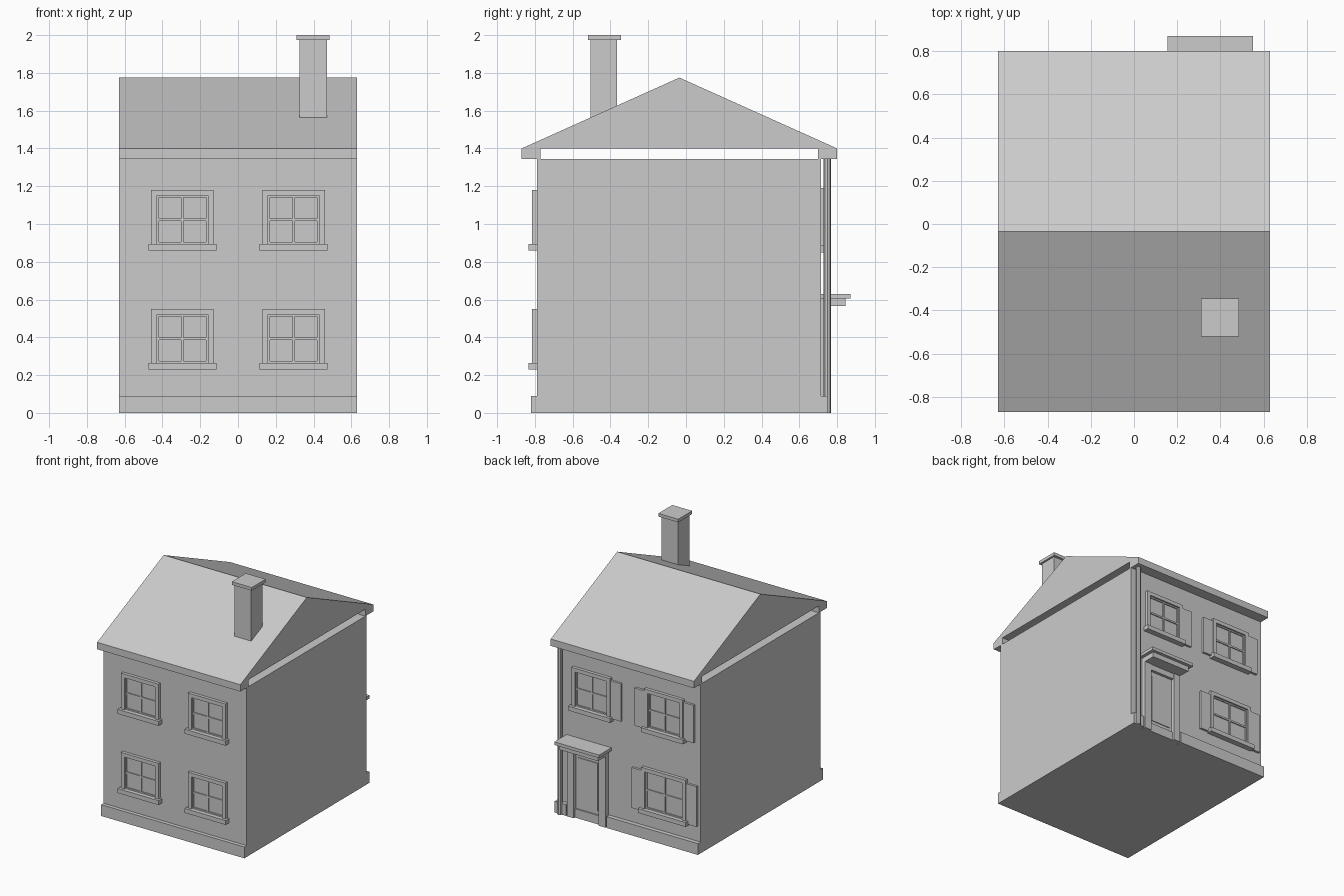
import bpy
import bmesh

cube = bpy.data.objects.get("Cube")
if cube:
    bpy.data.objects.remove(cube, do_unlink=True)

stone = bpy.data.materials.new("plain_grey")
stone.use_nodes = True
grey = (0.6, 0.6, 0.6, 1)
stone.diffuse_color = grey
stone.node_tree.nodes["Principled BSDF"].inputs["Base Color"].default_value = grey

HALF = 0.63
FRONT, BACK = -0.79, 0.716
EAVE, WALL_TOP = 1.40, 1.345


def finish(name, bm):
    bmesh.ops.recalc_face_normals(bm, faces=bm.faces)
    mesh = bpy.data.meshes.new(name)
    bm.to_mesh(mesh)
    bm.free()
    mesh.materials.append(stone)
    obj = bpy.data.objects.new(name, mesh)
    bpy.context.collection.objects.link(obj)
    return obj


def box(name, x, y, z):
    """Box from (low, high) pairs on each axis."""
    bm = bmesh.new()
    bmesh.ops.create_cube(bm, size=1)
    for v in bm.verts:
        v.co = [r[0] if c < 0 else r[1] for c, r in zip(v.co, (x, y, z))]
    return finish(name, bm)


def on_wall(side, depth, start=0.0):
    """Depth range standing out from the front or back wall."""
    if side == "front":
        return (FRONT - depth, FRONT - start)
    return (BACK + start, BACK + depth)


def window(name, side, cx, width, sill_z, top):
    border, bar, sill_h = 0.03, 0.007, 0.035
    half = width / 2
    inner = half - border
    low, high = sill_z + sill_h, top - border
    deep, thin = on_wall(side, 0.025), on_wall(side, 0.012)
    box(name + "_sill", (cx - half - 0.015, cx + half + 0.015),
        on_wall(side, 0.045), (sill_z, low))
    box(name + "_head", (cx - half, cx + half), deep, (high, top))
    for s, label in ((-1, "right"), (1, "left")):
        a, b = sorted((cx + s * inner, cx + s * half))
        box(f"{name}_jamb_{label}", (a, b), deep, (low, high))
    box(name + "_glass", (cx - inner, cx + inner), on_wall(side, 0.004), (low, high))
    # Sash edge and glazing bars
    mid = (low + high) / 2
    for i, z in enumerate((low + bar / 2, mid, high - bar / 2)):
        box(f"{name}_rail_{i}", (cx - inner, cx + inner), thin, (z - bar, z + bar))
    for i, x in enumerate((cx - inner + bar / 2, cx, cx + inner - bar / 2)):
        box(f"{name}_bar_{i}", (x - bar, x + bar), thin, (low, high))


def shutter(name, cx, half, s, low, high, width=0.09):
    a, b = sorted((cx + s * half, cx + s * (half + width)))
    box(name, (a, b), on_wall("back", 0.018), (low, high))


# Walls and plinths
box("walls", (-HALF, HALF), (FRONT, BACK), (0, WALL_TOP))
box("front_plinth", (-HALF, HALF), on_wall("front", 0.03), (0, 0.09))
box("back_plinth_right", (-HALF, 0.175), on_wall("back", 0.034), (0, 0.09))
box("back_plinth_left", (0.53, HALF), on_wall("back", 0.034), (0, 0.09))

# Eaves boards and gabled roof
box("front_eaves", (-HALF, HALF), (-0.87, -0.77), (WALL_TOP, EAVE))
box("back_eaves", (-HALF, HALF), (0.70, 0.80), (WALL_TOP, EAVE))
bm = bmesh.new()
gable = [bm.verts.new((-HALF, y, z))
         for y, z in ((-0.87, EAVE), (0.80, EAVE), (-0.035, 1.775))]
face = bm.faces.new(gable)
grown = bmesh.ops.extrude_face_region(bm, geom=[face], use_keep_orig=True)
bmesh.ops.translate(bm, vec=(2 * HALF, 0, 0),
                    verts=[g for g in grown["geom"] if isinstance(g, bmesh.types.BMVert)])
finish("roof", bm)

# Chimney
box("chimney_stack", (0.325, 0.47), (-0.505, -0.365), (1.5, 1.975))
box("chimney_cap", (0.31, 0.485), (-0.52, -0.345), (1.975, 2.0))

# Front windows
for cx, label in ((-0.295, "right"), (0.295, "left")):
    window(f"front_lower_window_{label}", "front", cx, 0.33, 0.23, 0.55)
    window(f"front_upper_window_{label}", "front", cx, 0.33, 0.86, 1.18)

# Back windows and shutters
window("back_lower_window", "back", -0.32, 0.39, 0.20, 0.56)
window("back_upper_window_right", "back", -0.32, 0.34, 0.85, 1.19)
window("back_upper_window_left", "back", 0.32, 0.34, 0.85, 1.19)
for s, label in ((-1, "outer"), (1, "inner")):
    shutter(f"lower_shutter_{label}", -0.32, 0.195, s, 0.21, 0.53)
    shutter(f"upper_shutter_{label}", -0.32, 0.17, s, 0.87, 1.17)
shutter("upper_shutter_left_window", 0.32, 0.17, -1, 0.87, 1.17)

# Door, surround and canopy
DOOR = 0.3525
box("door", (DOOR - 0.12, DOOR + 0.12), on_wall("back", 0.008), (0, 0.53))
box("door_panel", (DOOR - 0.085, DOOR + 0.085), on_wall("back", 0.014), (0.1, 0.48))
box("door_step", (DOOR - 0.11, DOOR + 0.11), on_wall("back", 0.02), (0, 0.07))
for s, label in ((-1, "right"), (1, "left")):
    a, b = sorted((DOOR + s * 0.11, DOOR + s * 0.17))
    box(f"door_pilaster_{label}", (a, b), on_wall("back", 0.035), (0, 0.565))
box("door_lintel", (DOOR - 0.11, DOOR + 0.11), on_wall("back", 0.03), (0.52, 0.565))
box("canopy_moulding", (DOOR - 0.17, DOOR + 0.17), (BACK, 0.845), (0.565, 0.605))
box("canopy_slab", (DOOR - 0.197, DOOR + 0.197), (BACK, 0.87), (0.605, 0.63))

# Drainpipe beside the back corner
bm = bmesh.new()
bmesh.ops.create_cone(bm, cap_ends=True, segments=8, radius1=0.019, radius2=0.019,
                      depth=WALL_TOP)
bmesh.ops.translate(bm, verts=bm.verts, vec=(0.585, 0.748, WALL_TOP / 2))
finish("drainpipe", bm)
